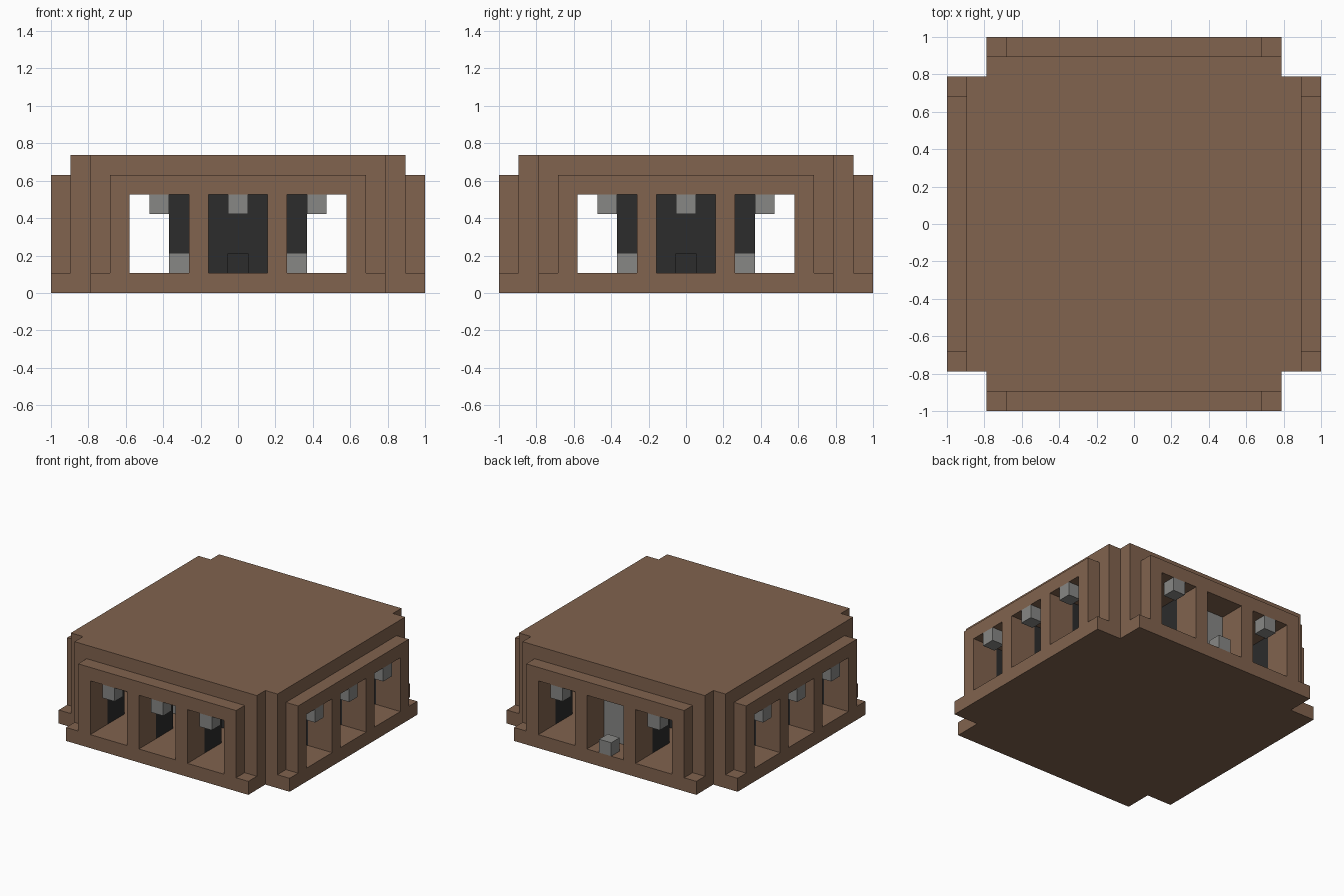
import bpy
import bmesh
from math import pi
from mathutils import Matrix, Vector

old = bpy.data.objects.get("Cube")
if old:
    bpy.data.objects.remove(old, do_unlink=True)

U = 1 / 19  # one building block
FLOOR, LINTEL, HEADER, ROOF = 2, 10, 12, 14


def material(name, rgb):
    m = bpy.data.materials.new(name)
    m.use_nodes = True
    color = (*rgb, 1)
    m.diffuse_color = color
    m.node_tree.nodes["Principled BSDF"].inputs["Base Color"].default_value = color
    return m


brown = material("warm brown", (0.22, 0.125, 0.077))
grey = material("mid grey", (0.245, 0.245, 0.235))
dark = material("charcoal", (0.025, 0.025, 0.025))


def finish(bm, name, mat):
    bmesh.ops.recalc_face_normals(bm, faces=bm.faces)
    mesh = bpy.data.meshes.new(name)
    bm.to_mesh(mesh)
    bm.free()
    mesh.materials.append(mat)
    obj = bpy.data.objects.new(name, mesh)
    bpy.context.collection.objects.link(obj)
    return obj


def boxes(name, mat, spans, turn=0):
    """Boxes given as (x0, x1, y0, y1, z0, z1) in blocks, turned about z."""
    bm = bmesh.new()
    for x0, x1, y0, y1, z0, z1 in spans:
        size = Vector((x1 - x0, y1 - y0, z1 - z0)) * U
        mid = Vector((x0 + x1, y0 + y1, z0 + z1)) * U / 2
        place = Matrix.Rotation(turn, 4, 'Z') @ Matrix.Translation(mid)
        bmesh.ops.create_cube(bm, size=1, matrix=place @ Matrix.Diagonal((*size, 1)))
    return finish(bm, name, mat)


def cross_slab(name, mat, reach, z0, z1):
    """Square slab with its four corners notched."""
    bm = bmesh.new()
    corner = [(15, -reach), (15, -15), (reach, -15)]
    ring = []
    for k in range(4):
        rot = Matrix.Rotation(k * pi / 2, 3, 'Z')
        ring += [bm.verts.new(rot @ Vector((x, y, z0)) * U) for x, y in corner]
    face = bm.faces.new(ring)
    up = bmesh.ops.extrude_face_region(bm, geom=[face])["geom"]
    verts = [v for v in up if isinstance(v, bmesh.types.BMVert)]
    bmesh.ops.translate(bm, verts=verts, vec=(0, 0, (z1 - z0) * U))
    return finish(bm, name, mat)


# Base and roof
cross_slab("base_slab", brown, 19, 0, FLOOR)
cross_slab("roof_slab", brown, 17, LINTEL, ROOF)

# Four walls, each with three windows
for k, side in enumerate(("front", "right_hand", "back", "left_hand")):
    turn = k * pi / 2
    wall, lining, lamps = [], [], []
    for s in (-1, 1):
        def span(a, b):
            return (min(s * a, s * b), max(s * a, s * b))
        wall.append((*span(3, 5), -19, -15, FLOOR, LINTEL))
        wall.append((*span(11, 13), -19, -17, FLOOR, LINTEL))
        wall.append((*span(11, 15), -17, -15, FLOOR, LINTEL))
        lining.append((*span(3, 5), -15, -11, FLOOR, LINTEL))
        lamps.append((*span(7, 9), -19, -17, 8, LINTEL))
    wall.append((-13, 13, -19, -17, LINTEL, HEADER))
    lining.append((11, 15, -15, -11, FLOOR, LINTEL))
    if side == "back":
        lamps.append((-1, 1, -19, -17, FLOOR, 4))
        boxes("back_door_panel", grey, [(-3, 3, -15, -13, FLOOR, LINTEL)], turn)
    else:
        lamps.append((-1, 1, -19, -17, 8, LINTEL))
    boxes(side + "_wall", brown, wall, turn)
    boxes(side + "_lining", dark, lining, turn)
    boxes(side + "_lamps", grey, lamps, turn)

# Central core standing on pads and grey corner feet
boxes("core", dark, [(-7, 7, -7, 7, 4, LINTEL), (-5, 5, -5, 5, FLOOR, 4)])
for k in range(4):
    turn = k * pi / 2
    boxes("core_pads", dark, [(-5, -1, -7, -5, FLOOR, 4), (1, 5, -7, -5, FLOOR, 4)], turn)
    boxes("core_foot", grey, [(5, 7, -7, -5, FLOOR, 4)], turn)
